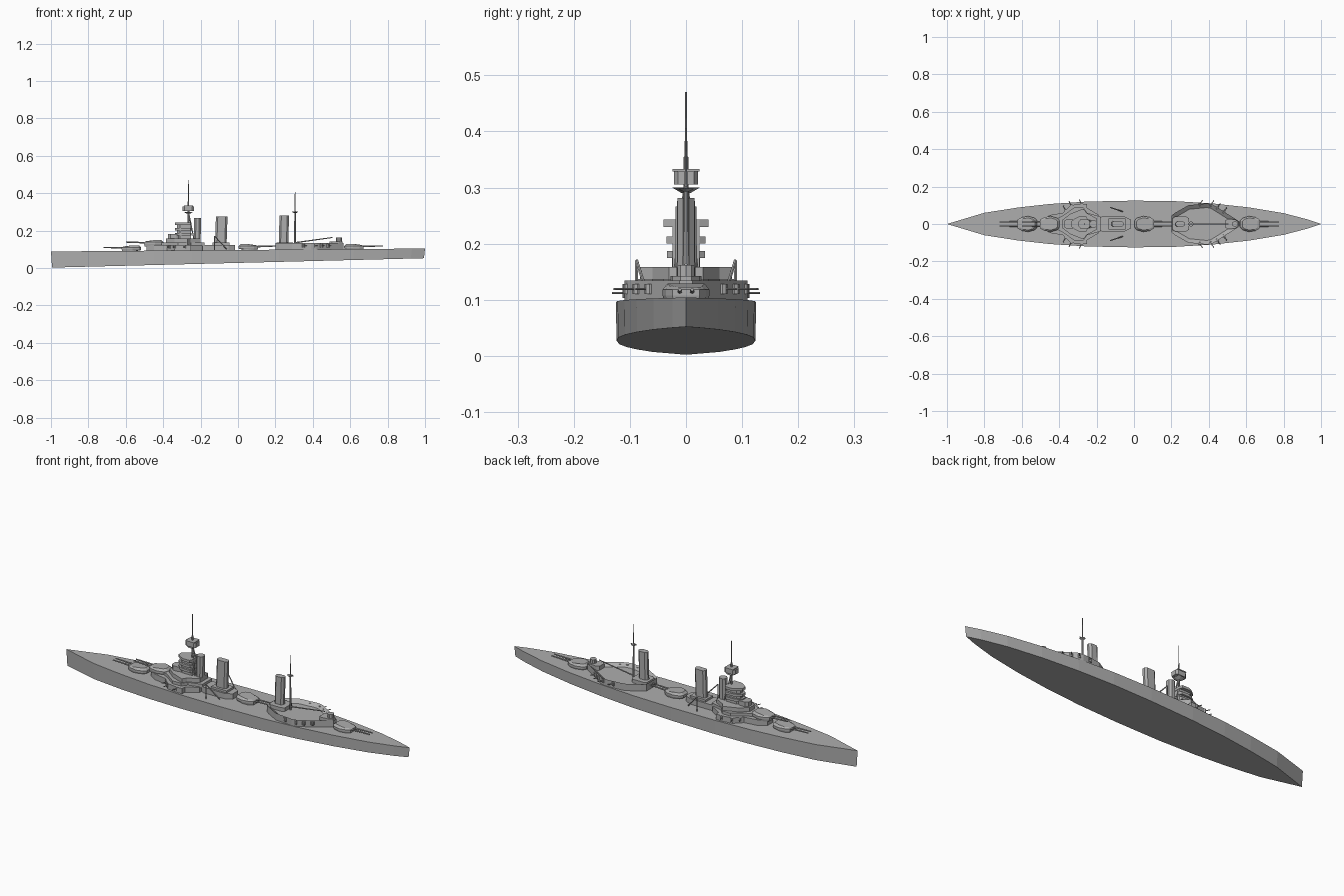
import bpy, bmesh, math
from mathutils import Vector

if "Cube" in bpy.data.objects:
    bpy.data.objects.remove(bpy.data.objects["Cube"])

grey = bpy.data.materials.new("warship grey")
grey.use_nodes = True
grey.diffuse_color = (0.42, 0.42, 0.42, 1)
grey.node_tree.nodes["Principled BSDF"].inputs["Base Color"].default_value = grey.diffuse_color


def finish(name, bm):
    bmesh.ops.recalc_face_normals(bm, faces=bm.faces)
    mesh = bpy.data.meshes.new(name)
    bm.to_mesh(mesh)
    bm.free()
    mesh.materials.append(grey)
    ob = bpy.data.objects.new(name, mesh)
    bpy.context.collection.objects.link(ob)
    return ob


def outline(half):
    """Close a half outline (y >= 0, running along x) by mirroring it."""
    return list(half) + [(x, -y) for x, y in reversed(half) if y > 0]


def loft(name, layers):
    """Skin a stack of matching rings of 3D points, capped at both ends."""
    bm = bmesh.new()
    rings = [[bm.verts.new(p) for p in ring] for ring in layers]
    n = len(rings[0])
    bm.faces.new(rings[0])
    bm.faces.new(rings[-1])
    for a, b in zip(rings, rings[1:]):
        for i in range(n):
            j = (i + 1) % n
            bm.faces.new((a[i], a[j], b[j], b[i]))
    return finish(name, bm)


def prism(name, points, z0, z1):
    return loft(name, [[(x, y, z) for x, y in points] for z in (z0, z1)])


def box(name, x0, x1, y0, y1, z0, z1):
    return prism(name, [(x0, y0), (x1, y0), (x1, y1), (x0, y1)], z0, z1)


def rod(name, start, end, r0, r1=None, sides=8):
    a, b = Vector(start), Vector(end)
    turn = (b - a).to_track_quat('Z', 'Y')
    ring = [(math.cos(math.tau * i / sides), math.sin(math.tau * i / sides)) for i in range(sides)]
    return loft(name, [[p + turn @ Vector((c * r, s * r, 0)) for c, s in ring]
                       for p, r in ((a, r0), (b, r1 or r0))])


# Hull: pointed plan with a rising keel and a nearly level deck
plan = outline([(-1, 0), (-.8, .06), (-.62, .088), (-.45, .107), (-.25, .12), (0, .125),
                (.22, .122), (.42, .11), (.62, .088), (.8, .058), (.93, .024), (1, 0)])
loft("hull", [[(x * .994, y * .99, .027 + .025 * x) for x, y in plan],
              [(x, y, .096 + .008 * x) for x, y in plan]])


# Main turrets: round barbette, faceted gunhouse, twin barrels
def turret(name, x, z, way, reach):
    rod(name + "_barbette", (x, 0, .08), (x, 0, z + .003), .036, sides=16)
    house = outline([(-.052, .018), (-.04, .032), (-.005, .042), (.03, .036), (.052, .024)])

    def ring(scale, height):
        return [(x + way * px * scale, py * scale, height - (.006 * (px > .02) * (scale < 1)))
                for px, py in house]
    loft(name + "_gunhouse", [ring(.95, z), ring(1, z + .006), ring(1, z + .016), ring(.78, z + .027)])
    for side in (-1, 1):
        rod(name + "_barrel", (x + way * .035, side * .011, z + .013),
            (x + way * reach, side * .011, z + .016), .0045, .003)


turret("forward_turret", -.57, .094, -1, .15)
turret("raised_turret", -.45, .122, -1, .15)
turret("midship_turret", .055, .101, 1, .145)
turret("aft_turret", .62, .102, 1, .155)

# Forward deckhouse with stepped bridge
prism("forward_deckhouse", outline([(-.49, .022), (-.45, .048), (-.38, .06), (-.34, .1), (-.29, .108),
                                    (-.25, .108), (-.25, .085), (-.19, .05)]), .085, .122)
prism("forward_upper_deck", outline([(-.41, .03), (-.38, .045), (-.32, .088), (-.27, .088),
                                     (-.25, .06), (-.18, .04)]), .118, .137)
prism("bridge_base", outline([(-.385, .02), (-.34, .055), (-.27, .082), (-.255, .06), (-.2, .03)]), .13, .158)
prism("conning_tower", outline([(-.375, .014), (-.36, .025), (-.33, .025), (-.31, .014)]), .15, .182)
prism("bridge_tower", outline([(-.325, .012), (-.31, .024), (-.25, .024)]), .15, .235)
for z, w in ((.174, .034), (.2, .035), (.23, .04)):
    prism("bridge_platform", outline([(-.338, .012), (-.318, .028), (-.295, w), (-.255, w), (-.248, .024)]),
          z, z + .013)

# Foremast with spotting top
rod("foremast", (-.265, 0, .15), (-.265, 0, .355), .006, .004)
rod("foremast_top", (-.265, 0, .35), (-.265, 0, .47), .0025, .0015)
rod("spotting_platform", (-.265, 0, .29), (-.265, 0, .3), .008, .026, 10)
prism("spotting_top", outline([(-.297, .012), (-.287, .021), (-.245, .021), (-.235, .014)]), .305, .329)
box("spotting_roof", -.29, -.24, -.024, .024, .329, .333)
for side in (-1, 1):
    rod("foremast_leg", (-.235, side * .02, .15), (-.263, side * .003, .29), .003)


# Funnels: slab sided with cut corners
def funnel(name, x0, x1, w, z0, z1, lean):
    c = .01
    shape = outline([(x0, w - c), (x0 + c, w), (x1 - c, w), (x1, w - c)])
    loft(name, [[(x, y, z0) for x, y in shape], [(x + lean, y * .92, z1) for x, y in shape]])


funnel("front_funnel", -.237, -.2, .02, .12, .266, .002)
funnel("middle_funnel", -.124, -.062, .017, .1, .276, .006)
funnel("rear_funnel", .217, .268, .016, .1, .281, .005)

# Midship deckhouse and boat derricks
prism("midship_deckhouse", outline([(-.2, .03), (-.17, .04), (-.05, .04), (-.015, .022)]), .085, .124)
box("funnel_base", -.135, -.045, -.03, .03, .12, .135)
for side in (-1, 1):
    rod("boat_derrick", (-.125, side * .088, .17), (-.06, side * .066, .1), .003, sides=6)
    rod("derrick_post", (-.125, side * .088, .09), (-.125, side * .088, .17), .003, sides=6)

# Aft superstructure: walled deckhouse around a sunken boat deck
aft_plan = outline([(.2, .045), (.22, .06), (.29, .1), (.39, .11), (.42, .104), (.53, .035), (.565, .012)])
deck = prism("aft_deckhouse", aft_plan, .085, .134)
bm = bmesh.new()
bm.from_mesh(deck.data)
top = [f for f in bm.faces if f.normal.z > .9]
bmesh.ops.inset_region(bm, faces=top, thickness=.022)
bmesh.ops.translate(bm, verts=top[0].verts, vec=(0, 0, -.016))
bm.to_mesh(deck.data)
bm.free()
prism("rear_funnel_house", outline([(.205, .03), (.22, .04), (.28, .04), (.295, .03)]), .1, .137)
prism("aft_control_house", outline([(.49, .02), (.505, .028), (.54, .024), (.56, .01)]), .12, .142)
rod("aft_control_post", (.54, 0, .135), (.54, 0, .162), .016, sides=10)

# Mainmast, yard and boat boom
rod("mainmast", (.305, 0, .1), (.305, 0, .305), .005, .004)
rod("mainmast_top", (.305, 0, .3), (.305, 0, .405), .0025, .0015)
rod("mainmast_yard", (.29, 0, .3), (.322, 0, .3), .002)
rod("mainmast_platform", (.305, 0, .293), (.305, 0, .298), .006, .014)
rod("boat_boom", (.305, 0, .135), (.505, 0, .163), .0035, .0025)


# Secondary guns: shielded mounts along the deckhouse flanks
def casemate(x, y, angle, z):
    for side in (-1, 1):
        out = Vector((math.cos(angle), side * math.sin(angle), 0))
        base = Vector((x, side * y, z))
        rod("casemate_shield", base - Vector((0, 0, .009)), base + Vector((0, 0, .009)), .009)
        rod("casemate_barrel", base, base + out * .03, .0022, sides=6)


for x, y in ((.35, .104), (.41, .102), (.445, .086), (.48, .065)):
    casemate(x, y, math.radians(55), .119)
for x, y in ((-.365, .07), (-.335, .096), (-.28, .104)):
    casemate(x, y, math.radians(115), .112)
